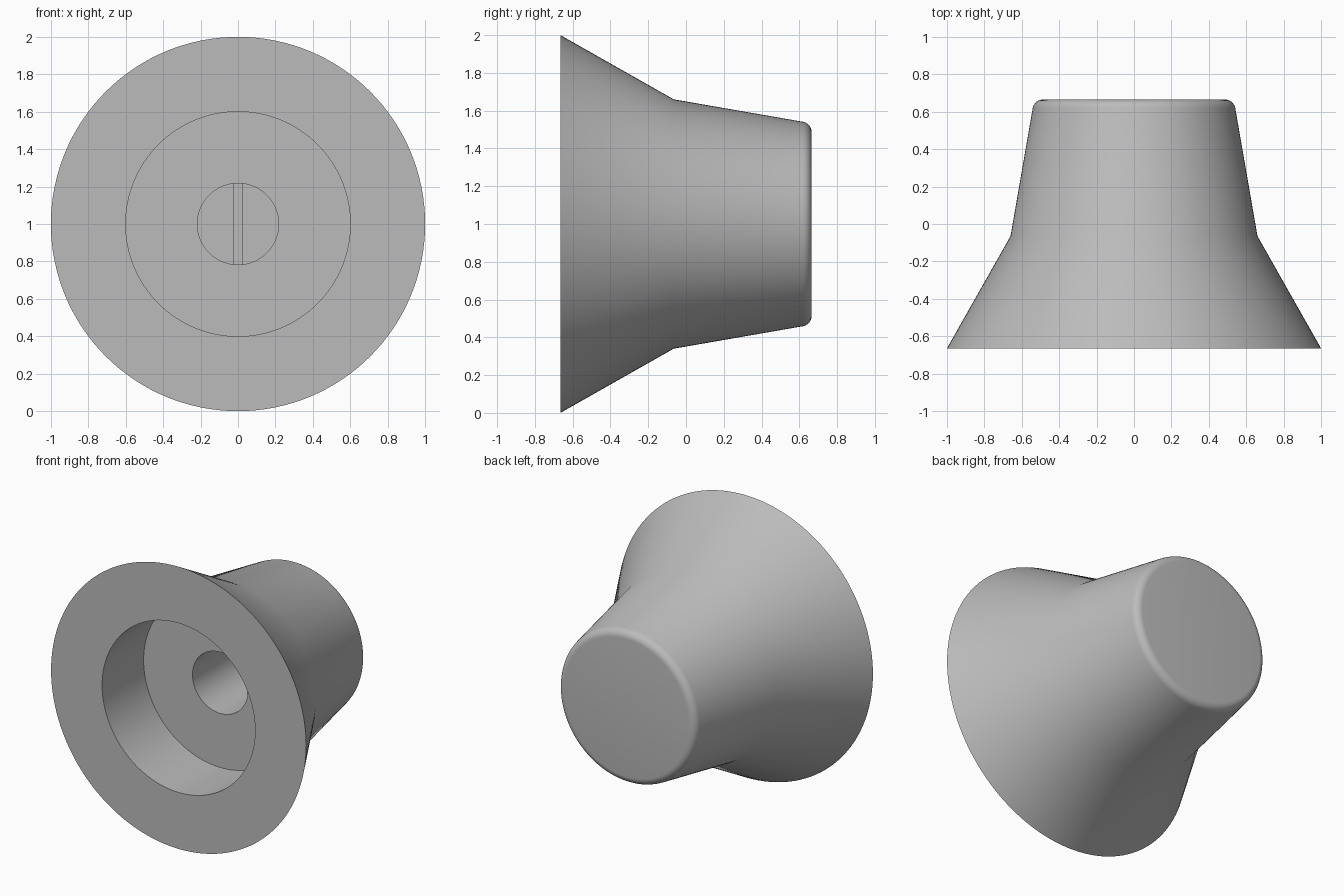
import bpy, bmesh, math
from mathutils import Matrix, Vector

old = bpy.data.objects.get("Cube")
if old:
    bpy.data.objects.remove(old, do_unlink=True)

grey = bpy.data.materials.new("plain grey")
grey.use_nodes = True
colour = (0.5, 0.5, 0.5, 1)
grey.diffuse_color = colour
grey.node_tree.nodes["Principled BSDF"].inputs["Base Color"].default_value = colour

SEGMENTS = 128
FRONT, BACK = -0.665, 0.665
RECESS_FLOOR, BORE_FLOOR, BLADE_FRONT = -0.20, 0.45, 0.14
BORE_R = 0.217
CENTRE = Vector((0, 0, 1))


def make_object(name, bm):
    bmesh.ops.recalc_face_normals(bm, faces=bm.faces)
    mesh = bpy.data.meshes.new(name)
    bm.to_mesh(mesh)
    bm.free()
    mesh.materials.append(grey)
    obj = bpy.data.objects.new(name, mesh)
    bpy.context.collection.objects.link(obj)
    return obj


# Profile as (radius, y): bore, recess, flared skirt, tapered grip, rounded back rim
profile = [(0, BORE_FLOOR), (BORE_R, BORE_FLOOR), (BORE_R, RECESS_FLOOR),
           (0.6, RECESS_FLOOR), (0.6, FRONT), (1, FRONT), (0.66, -0.065)]
fillet = 0.055
for i in range(7):
    a = math.radians(10 + 80 * i / 6)
    profile.append((0.487 + fillet * math.cos(a), BACK - fillet + fillet * math.sin(a)))
profile.append((0, BACK))

# Knob body, turned around the y axis
bm = bmesh.new()
verts = [bm.verts.new((r, y, 1)) for r, y in profile]
edges = [bm.edges.new(pair) for pair in zip(verts, verts[1:])]
bmesh.ops.spin(bm, geom=verts + edges, cent=CENTRE, axis=(0, 1, 0),
               angle=2 * math.pi, steps=SEGMENTS)
bmesh.ops.remove_doubles(bm, verts=bm.verts, dist=0.0001)
body = make_object("knob_body", bm)
bpy.context.view_layer.objects.active = body
body.select_set(True)
bpy.ops.object.shade_smooth_by_angle(angle=math.radians(30))

# Upright blade across the bottom of the bore
bm = bmesh.new()
size = Matrix.Diagonal((0.048, BORE_FLOOR - BLADE_FRONT + 0.02, 2 * BORE_R, 1))
place = Matrix.Translation(CENTRE + Vector((0, (BORE_FLOOR + BLADE_FRONT + 0.02) / 2, 0)))
bmesh.ops.create_cube(bm, size=1, matrix=place @ size)
make_object("bore_blade", bm)
